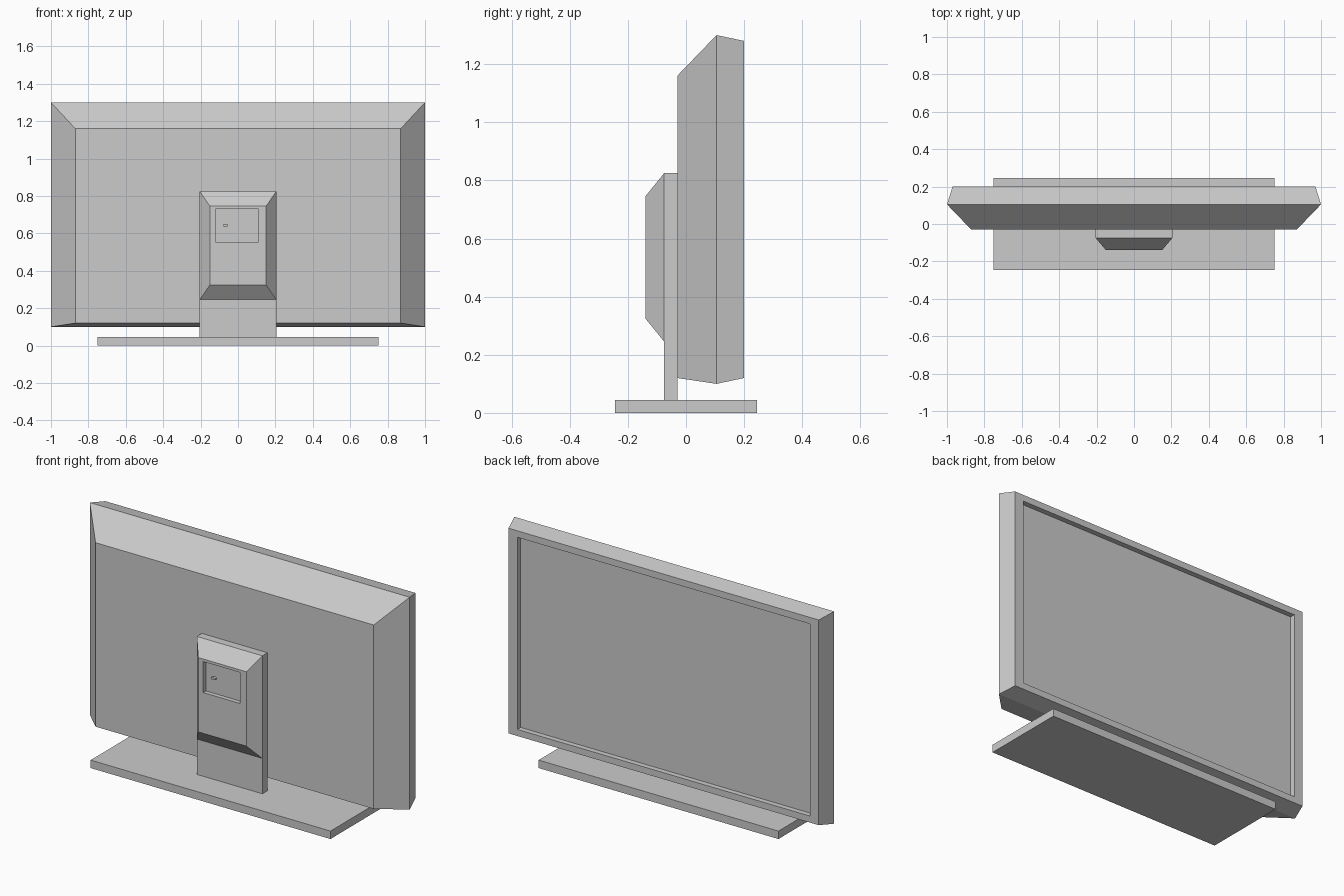
import bpy, bmesh, math
from mathutils import Matrix

cube = bpy.data.objects.get("Cube")
if cube:
    bpy.data.objects.remove(cube, do_unlink=True)

GREY = (0.6, 0.6, 0.6, 1.0)
grey = bpy.data.materials.new("light_grey_plastic")
grey.use_nodes = True
grey.diffuse_color = GREY
grey.node_tree.nodes["Principled BSDF"].inputs["Base Color"].default_value = GREY


def finish(name, bm):
    bmesh.ops.recalc_face_normals(bm, faces=bm.faces)
    mesh = bpy.data.meshes.new(name)
    bm.to_mesh(mesh)
    bm.free()
    mesh.materials.append(grey)
    obj = bpy.data.objects.new(name, mesh)
    bpy.context.scene.collection.objects.link(obj)
    return obj


def loft(name, sections):
    """Join rectangles (y, x0, x1, z0, z1) one after another and cap both ends."""
    bm = bmesh.new()
    rings = [[bm.verts.new((x, y, z)) for x, z in ((x0, z0), (x1, z0), (x1, z1), (x0, z1))]
             for y, x0, x1, z0, z1 in sections]
    for a, b in zip(rings, rings[1:]):
        for i in range(4):
            j = (i + 1) % 4
            bm.faces.new((a[i], a[j], b[j], b[i]))
    bm.faces.new(rings[0])
    bm.faces.new(rings[-1])
    return finish(name, bm)


# Flat stand foot
loft("stand_base", [(-0.245, -0.75, 0.75, 0, 0.045),
                    (0.245, -0.75, 0.75, 0, 0.045)])

# Upright plate between foot and casing
loft("stand_neck", [(-0.075, -0.205, 0.205, 0.045, 0.825),
                    (-0.03, -0.205, 0.205, 0.045, 0.825)])

# Bevelled casing with the screen sunk behind its bezel
loft("screen_casing", [(-0.03, -0.87, 0.87, 0.12, 1.16),
                       (0.105, -1, 1, 0.1, 1.3),
                       (0.2, -0.97, 0.97, 0.12, 1.28),
                       (0.2, -0.915, 0.915, 0.157, 1.243),
                       (0.17, -0.915, 0.915, 0.157, 1.243)])

# Bevelled mount cover with a shallow rectangular pocket
loft("mount_cover", [(-0.05, -0.15, 0.15, 0.325, 0.745),
                     (-0.075, -0.205, 0.205, 0.245, 0.825),
                     (-0.14, -0.15, 0.15, 0.325, 0.745),
                     (-0.14, -0.12, 0.11, 0.555, 0.73),
                     (-0.115, -0.12, 0.11, 0.555, 0.73)])

# Small oval catch inside the pocket
bm = bmesh.new()
bmesh.ops.create_cone(bm, cap_ends=True, segments=8, radius1=0.015, radius2=0.015, depth=0.02,
                      matrix=Matrix.Translation((-0.067, -0.117, 0.643))
                      @ Matrix.Diagonal((1, 1, 0.55, 1))
                      @ Matrix.Rotation(math.pi / 2, 4, "X")
                      @ Matrix.Rotation(math.pi / 8, 4, "Z"))
finish("pocket_catch", bm)
